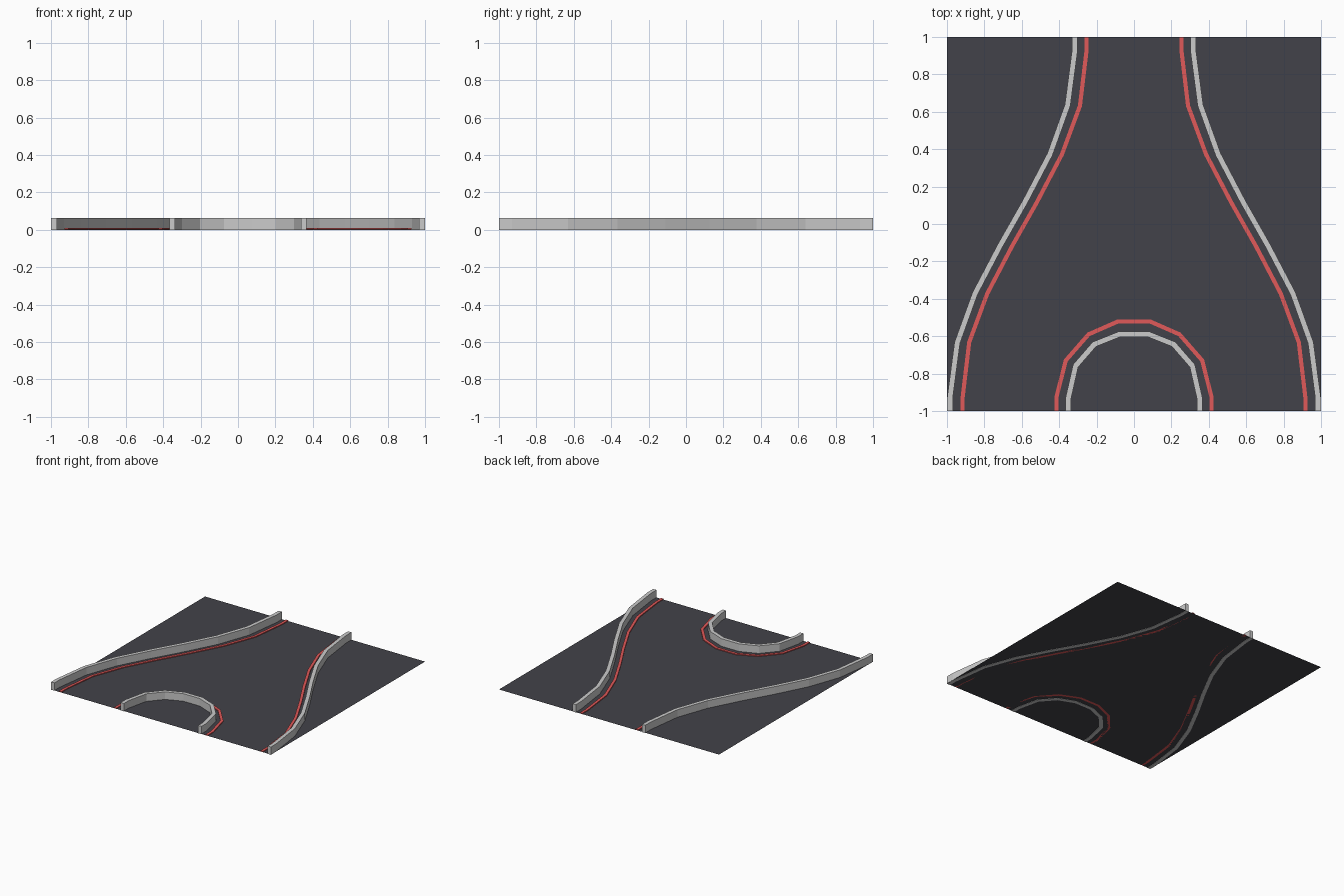
import bpy, bmesh
from mathutils import Vector

if "Cube" in bpy.data.objects:
    bpy.data.objects.remove(bpy.data.objects["Cube"])


def material(name, rgb):
    m = bpy.data.materials.new(name)
    m.diffuse_color = (*rgb, 1)
    m.use_nodes = True
    m.node_tree.nodes["Principled BSDF"].inputs["Base Color"].default_value = m.diffuse_color
    return m


def add_object(name, bm, mat=None):
    bmesh.ops.recalc_face_normals(bm, faces=bm.faces)
    me = bpy.data.meshes.new(name)
    bm.to_mesh(me)
    bm.free()
    if mat:
        me.materials.append(mat)
    ob = bpy.data.objects.new(name, me)
    bpy.context.collection.objects.link(ob)
    return ob


def strip(name, path, width, z0, z1, mat=None):
    """Sweep a rectangular section along a flat path with mitred corners."""
    pts = [Vector(p) for p in path]
    bm = bmesh.new()
    rings = []
    for i, p in enumerate(pts):
        a = (p - pts[i - 1]).normalized() if i else None
        b = (pts[i + 1] - p).normalized() if i < len(pts) - 1 else None
        a, b = a or b, b or a
        t = (a + b).normalized()
        n = Vector((-t.y, t.x)) * (width / 2 / t.dot(a))
        l, r = p + n, p - n
        rings.append([bm.verts.new((q.x, q.y, z))
                      for q, z in ((l, z0), (r, z0), (r, z1), (l, z1))])
    for s, e in zip(rings, rings[1:]):
        for k in range(4):
            bm.faces.new((s[k], s[(k + 1) % 4], e[(k + 1) % 4], e[k]))
    bm.faces.new(rings[0])
    bm.faces.new(rings[-1])
    return add_object(name, bm, mat)


def s_path(half, cx):
    """Half of an S-bend, completed by point symmetry about (cx, 0)."""
    return half + [(2 * cx - x, -y) for x, y in reversed(half)]


def mirror_x(path):
    return [(-x, y) for x, y in path]


asphalt = material("asphalt", (0.055, 0.055, 0.067))
red = material("red_paint", (0.75, 0.1, 0.1))

# Road tile
bm = bmesh.new()
bmesh.ops.create_grid(bm, x_segments=1, y_segments=1, size=1)
for v in bm.verts:
    v.co.z = 0.002
road = add_object("road_plate", bm, asphalt)

# Outer walls and their painted lines
wall = s_path([(0.316, 1), (0.316, 0.93), (0.355, 0.635), (0.45, 0.372), (0.583, 0.118)], 0.65)
line = s_path([(0.254, 1), (0.254, 0.925), (0.289, 0.632), (0.385, 0.373), (0.52, 0.115)], 0.585)
for side, flip in (("right", False), ("left", True)):
    strip(side + "_wall", mirror_x(wall) if flip else wall, 0.03, 0, 0.064)
    strip(side + "_line", mirror_x(line) if flip else line, 0.022, 0.002, 0.009, red)

# Rounded island between the two front lanes
arc_wall = [(0.352, -1), (0.352, -0.935), (0.312, -0.758), (0.212, -0.643), (0.077, -0.589)]
arc_line = [(0.415, -1), (0.415, -0.928), (0.365, -0.73), (0.243, -0.59), (0.088, -0.522)]
strip("island_wall", arc_wall + mirror_x(arc_wall)[::-1], 0.03, 0, 0.064)
strip("island_line", arc_line + mirror_x(arc_line)[::-1], 0.022, 0.002, 0.009, red)
